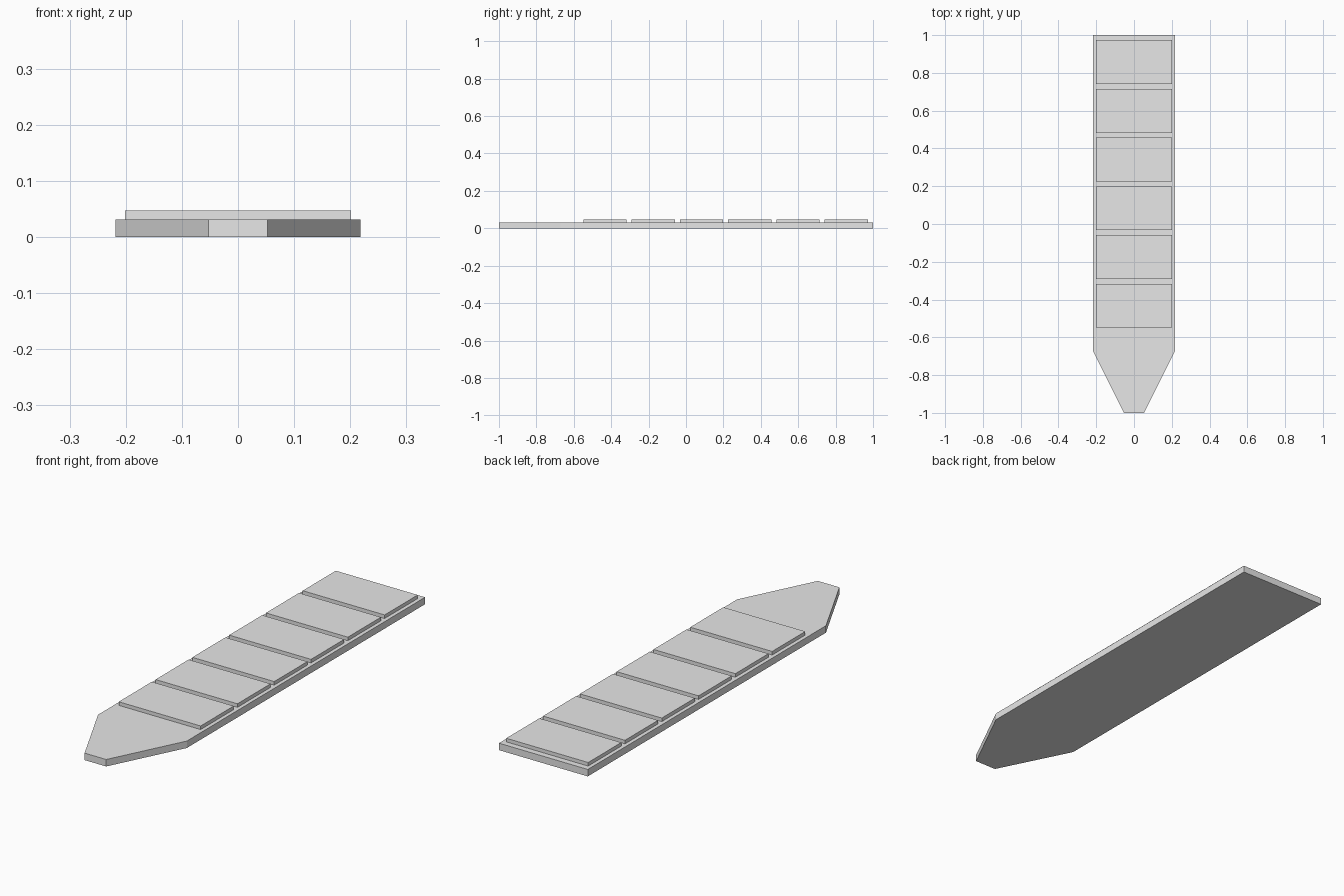
import bpy
import bmesh

cube = bpy.data.objects.get("Cube")
if cube:
    bpy.data.objects.remove(cube, do_unlink=True)

grey = bpy.data.materials.new("light grey")
grey.use_nodes = True
colour = (0.8, 0.8, 0.8, 1.0)
grey.diffuse_color = colour
grey.node_tree.nodes["Principled BSDF"].inputs["Base Color"].default_value = colour


def slab(name, outline, bottom, top):
    """Extrude a flat outline upwards into a closed slab."""
    bm = bmesh.new()
    face = bm.faces.new([bm.verts.new((x, y, bottom)) for x, y in outline])
    raised = bmesh.ops.extrude_face_region(bm, geom=[face], use_keep_orig=True)["geom"]
    for v in raised:
        if isinstance(v, bmesh.types.BMVert):
            v.co.z = top
    bmesh.ops.recalc_face_normals(bm, faces=bm.faces)
    mesh = bpy.data.meshes.new(name)
    bm.to_mesh(mesh)
    bm.free()
    mesh.materials.append(grey)
    obj = bpy.data.objects.new(name, mesh)
    bpy.context.collection.objects.link(obj)
    return obj


# Base board with a tapered, blunt front end
BASE_TOP = 0.031
right_side = [(-0.218, 1), (-0.218, -0.67), (-0.053, -1)]
left_side = [(-x, y) for x, y in reversed(right_side)]
slab("base_board", right_side + left_side, 0, BASE_TOP)

# Row of raised panels
HALF_WIDTH, HALF_LENGTH = 0.201, 0.116
FIRST, PITCH = -0.433, 0.258
for i in range(6):
    y = FIRST + i * PITCH
    near, far = y - HALF_LENGTH, y + HALF_LENGTH
    outline = [(-HALF_WIDTH, near), (HALF_WIDTH, near), (HALF_WIDTH, far), (-HALF_WIDTH, far)]
    slab(f"raised_panel_{i + 1}", outline, BASE_TOP, 0.047)
